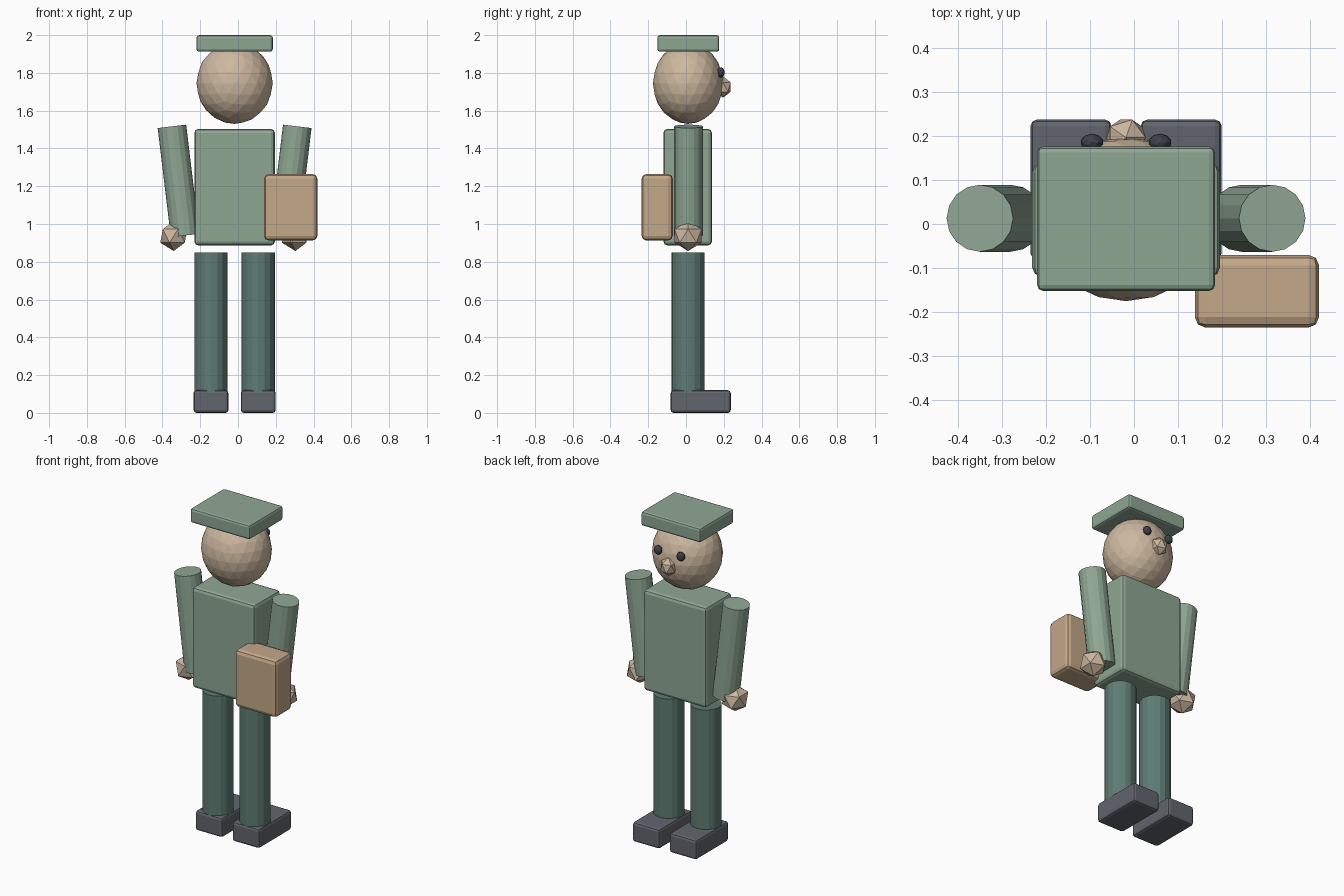
import bpy
import math

if "Cube" in bpy.data.objects:
    bpy.data.objects.remove(bpy.data.objects["Cube"])

CX, CY = -0.018, 0.011  # body centre line


def linear(c):
    c /= 255
    return c / 12.92 if c <= 0.04045 else ((c + 0.055) / 1.055) ** 2.4


def material(name, r, g, b):
    m = bpy.data.materials.new(name)
    m.diffuse_color = (linear(r), linear(g), linear(b), 1)
    m.use_nodes = True
    m.node_tree.nodes["Principled BSDF"].inputs["Base Color"].default_value = m.diffuse_color
    return m


SAGE = material("sage_green", 143, 167, 148)
TEAL = material("dark_teal", 94, 124, 115)
SKIN = material("skin", 205, 184, 160)
TAN = material("tan_leather", 196, 168, 136)
GREY = material("slate_grey", 97, 101, 109)
DARK = material("dark_grey", 62, 66, 74)


def finish(name, mat):
    ob = bpy.context.object
    ob.name = name
    ob.data.materials.append(mat)
    return ob


def box(name, mat, x, y, z, bevel):
    """Bevelled box from (min, max) ranges."""
    bpy.ops.mesh.primitive_cube_add(size=1, location=[sum(r) / 2 for r in (x, y, z)])
    ob = finish(name, mat)
    ob.scale = [r[1] - r[0] for r in (x, y, z)]
    bpy.ops.object.transform_apply(location=False, rotation=False, scale=True)
    mod = ob.modifiers.new("bevel", 'BEVEL')
    mod.width, mod.segments = bevel, 2


def ball(name, mat, loc, scale, subdivisions):
    bpy.ops.mesh.primitive_ico_sphere_add(subdivisions=subdivisions, radius=1, location=loc)
    finish(name, mat).scale = scale


def rod(name, mat, radius, length, loc, tilt=0):
    bpy.ops.mesh.primitive_cylinder_add(vertices=16, radius=radius, depth=length,
                                        location=loc, rotation=(0, tilt, 0))
    finish(name, mat)


# Torso, head and flat cap
box("torso", SAGE, (-0.231, 0.195), (-0.119, 0.137), (0.887, 1.503), 0.02)
ball("head", SKIN, (CX, CY, 1.745), (0.202, 0.186, 0.215), 3)
box("cap", SAGE, (-0.22, 0.184), (-0.152, 0.176), (1.912, 2.0), 0.014)

# Nose on the face
ball("nose", SKIN, (CX, 0.196, 1.725), (0.05, 0.048, 0.056), 1)

# Paired parts
for side, s in (("left", -1), ("right", 1)):
    leg_x = CX + s * 0.125
    rod(side + "_leg", TEAL, 0.088, 0.75, (leg_x, CY, 0.475))
    box(side + "_shoe", GREY, (leg_x - 0.092, leg_x + 0.092), (-0.081, 0.237), (0, 0.12), 0.015)
    rod(side + "_arm", SAGE, 0.076, 0.582, (CX + s * 0.297, CY + 0.002, 1.228), s * 0.12)
    ball(side + "_hand", SKIN, (CX + s * 0.322, CY, 0.937), (0.08, 0.084, 0.08), 1)
    ball(side + "_eye", DARK, (CX + s * 0.077, 0.185, 1.802), (0.026, 0.02, 0.028), 2)

# Satchel beside the hip
box("satchel", TAN, (0.138, 0.42), (-0.235, -0.07), (0.913, 1.264), 0.024)
